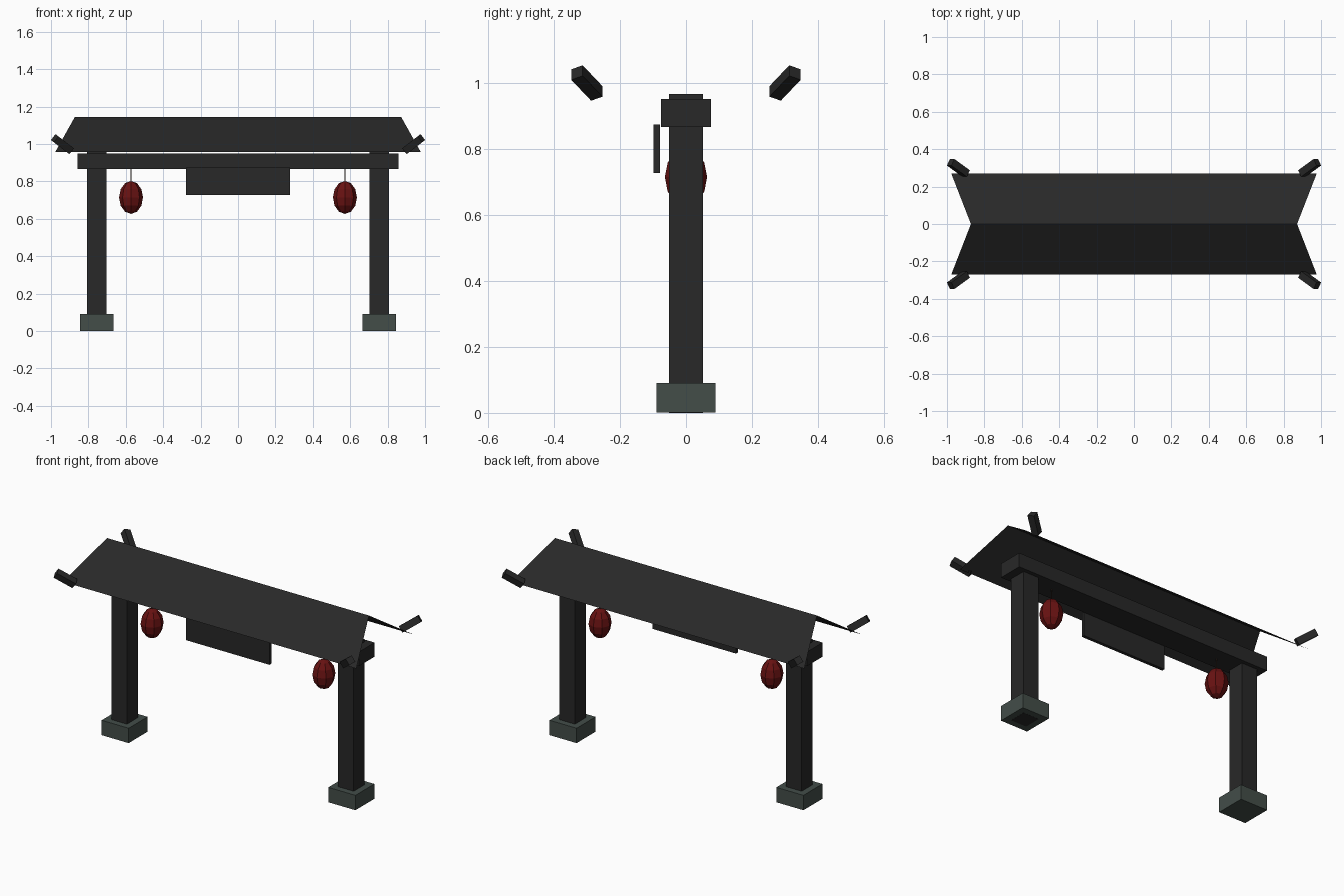
import bpy, bmesh
from math import radians
from mathutils import Matrix, Vector

if "Cube" in bpy.data.objects:
    bpy.data.objects.remove(bpy.data.objects["Cube"])


def material(name, rgb):
    m = bpy.data.materials.new(name)
    m.use_nodes = True
    m.diffuse_color = (*rgb, 1)
    m.node_tree.nodes["Principled BSDF"].inputs["Base Color"].default_value = (*rgb, 1)
    return m


wood = material("charcoal wood", (0.021, 0.021, 0.021))
stone = material("grey green stone", (0.056, 0.075, 0.066))
red = material("dark red paper", (0.14, 0.006, 0.006))
cord = material("brown cord", (0.05, 0.03, 0.02))


def finish(name, bm, mat):
    mesh = bpy.data.meshes.new(name)
    bm.to_mesh(mesh)
    bm.free()
    mesh.materials.append(mat)
    obj = bpy.data.objects.new(name, mesh)
    bpy.context.collection.objects.link(obj)
    return obj


def box(name, centre, size, mat, rotation=Matrix()):
    bm = bmesh.new()
    bmesh.ops.create_cube(bm, size=1)
    bm.transform(Matrix.Translation(centre) @ rotation @ Matrix.Diagonal((*size, 1)))
    return finish(name, bm, mat)


def box_between(name, x, y, z, mat):
    lo, hi = Vector((x[0], y[0], z[0])), Vector((x[1], y[1], z[1]))
    return box(name, (lo + hi) / 2, hi - lo, mat)


# Crossbeam and hanging sign board
box_between("crossbeam", (-0.857, 0.857), (-0.075, 0.075), (0.865, 0.95), wood)
box_between("sign_board", (-0.278, 0.278), (-0.098, -0.079), (0.727, 0.873), wood)

for side, sx in (("left", 1), ("right", -1)):
    # Post standing in a stone footing
    px = 0.755 * sx
    foot = 0 if sx > 0 else 0.001
    box_between(side + "_post", (px - 0.052, px + 0.052), (-0.052, 0.052), (foot, 0.965), wood)
    box_between(side + "_footing", (px - 0.09, px + 0.09), (-0.09, 0.09), (0.0005, 0.09), stone)

    # Faceted lantern on a cord
    bm = bmesh.new()
    bmesh.ops.create_uvsphere(bm, u_segments=8, v_segments=6, radius=1)
    bm.transform(Matrix.Translation((0.572 * sx, 0, 0.714)) @ Matrix.Diagonal((0.064, 0.064, 0.088, 1)))
    finish(side + "_lantern", bm, red)
    bm = bmesh.new()
    bmesh.ops.create_cone(bm, cap_ends=True, segments=6, radius1=0.003, radius2=0.003, depth=0.08)
    bm.transform(Matrix.Translation((0.572 * sx, 0, 0.835)))
    finish(side + "_lantern_cord", bm, cord)

    # Upturned blocks at the roof corners
    for end, sy in (("front", -1), ("back", 1)):
        tilt = Matrix.Rotation(radians(-37.5 * sx), 4, "Y")
        turn = Matrix.Rotation(radians(30 * sx * sy), 4, "Z")
        box(f"{side}_{end}_corner_block", (0.939 * sx, 0.3 * sy, 0.999),
            (0.12, 0.04, 0.04), wood, tilt @ turn)

# Thin gabled roof sheet, wider at the eaves than at the ridge
bm = bmesh.new()
rows = [[bm.verts.new((x * s, y, z)) for s in (-1, 1)]
        for x, y, z in ((0.977, -0.27, 0.957), (0.872, 0, 1.145), (0.977, 0.27, 0.957))]
for a, b in zip(rows, rows[1:]):
    bm.faces.new((a[0], a[1], b[1], b[0]))
finish("roof", bm, wood)
